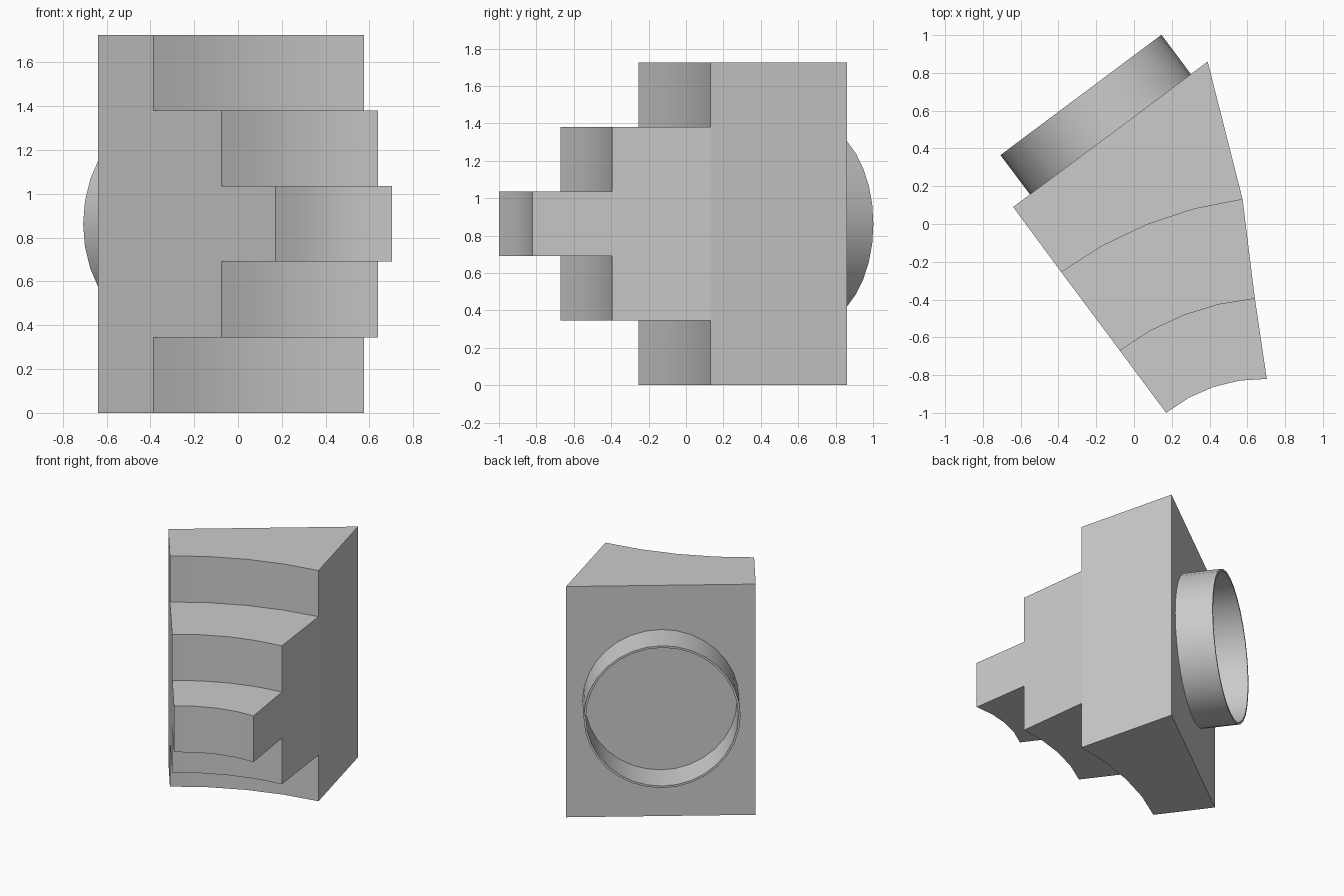
import bpy, bmesh, math
from mathutils import Vector, Matrix

cube = bpy.data.objects.get("Cube")
if cube:
    bpy.data.objects.remove(cube, do_unlink=True)

grey = bpy.data.materials.new("plain grey")
grey.use_nodes = True
colour = (0.6, 0.6, 0.6, 1)
grey.diffuse_color = colour
grey.node_tree.nodes["Principled BSDF"].inputs["Base Color"].default_value = colour


def add_object(name, bm):
    bmesh.ops.recalc_face_normals(bm, faces=bm.faces)
    mesh = bpy.data.meshes.new(name)
    bm.to_mesh(mesh)
    bm.free()
    mesh.materials.append(grey)
    ob = bpy.data.objects.new(name, mesh)
    bpy.context.collection.objects.link(ob)
    return ob


SEGMENTS = 4


def arc(start, end, sag):
    """Plan points from start to end, bowed towards the back by sag."""
    a, b = Vector(start), Vector(end)
    d = b - a
    normal = Vector((-d.y, d.x)).normalized()
    if sag == 0:
        return [a.lerp(b, i / SEGMENTS) for i in range(SEGMENTS + 1)]
    radius = (d.length ** 2 / 4 + sag ** 2) / (2 * sag)
    half = math.asin(d.length / 2 / radius)
    centre = (a + b) / 2 + normal * (sag - radius)
    points = []
    for i in range(SEGMENTS + 1):
        t = half * (2 * i / SEGMENTS - 1)
        points.append(centre + radius * (normal * math.cos(t) + d.normalized() * math.sin(t)))
    return points


# Stepped body: lofted from a stair-shaped section with curved risers
back = arc((-0.64, 0.09), (0.39, 0.86), 0)
outer = arc((-0.385, -0.255), (0.575, 0.13), 0.065)
middle = arc((-0.075, -0.67), (0.64, -0.395), 0.053)
inner = arc((0.17, -1.0), (0.703, -0.82), 0.05)
STEP = 0.345
section = [(back, 0), (outer, 0), (outer, 1), (middle, 1), (middle, 2), (inner, 2),
           (inner, 3), (middle, 3), (middle, 4), (outer, 4), (outer, 5), (back, 5)]

bm = bmesh.new()
columns = [[bm.verts.new((*row[i], level * STEP)) for row, level in section]
           for i in range(SEGMENTS + 1)]
count = len(section)
for left, right in zip(columns, columns[1:]):
    for j in range(count):
        k = (j + 1) % count
        face = bm.faces.new((left[j], left[k], right[k], right[j]))
        row = section[j][0]
        face.smooth = row is section[k][0] and row is not back
for column in (columns[0], columns[-1]):
    for cap in ((0, 1, 2, 9, 10, 11), (2, 3, 4, 7, 8, 9), (4, 5, 6, 7)):
        bm.faces.new([column[j] for j in cap])
add_object("stepped_body", bm)

# Thin round collar on the back face
COLLAR_SIDES = 32
profile = [(0.532, 0), (0.532, 0.26), (0.517, 0.26), (0.517, 0)]
along = (back[-1] - back[0]).normalized()
u = Vector((along.x, along.y, 0))
out = Vector((-along.y, along.x, 0))
up = Vector((0, 0, 1))
centre = Vector((-0.125, 0.475, STEP * 2.5))
bm = bmesh.new()
rings = []
for i in range(COLLAR_SIDES):
    t = math.tau * i / COLLAR_SIDES
    spoke = u * math.cos(t) + up * math.sin(t)
    rings.append([bm.verts.new(centre + spoke * r + out * h) for r, h in profile])
for i, ring in enumerate(rings):
    following = rings[(i + 1) % COLLAR_SIDES]
    for j in range(len(profile)):
        k = (j + 1) % len(profile)
        bm.faces.new((ring[j], ring[k], following[k], following[j]))
collar = add_object("round_collar", bm)
bpy.ops.object.select_all(action="DESELECT")
collar.select_set(True)
bpy.context.view_layer.objects.active = collar
bpy.ops.object.shade_smooth_by_angle(angle=math.radians(30))
